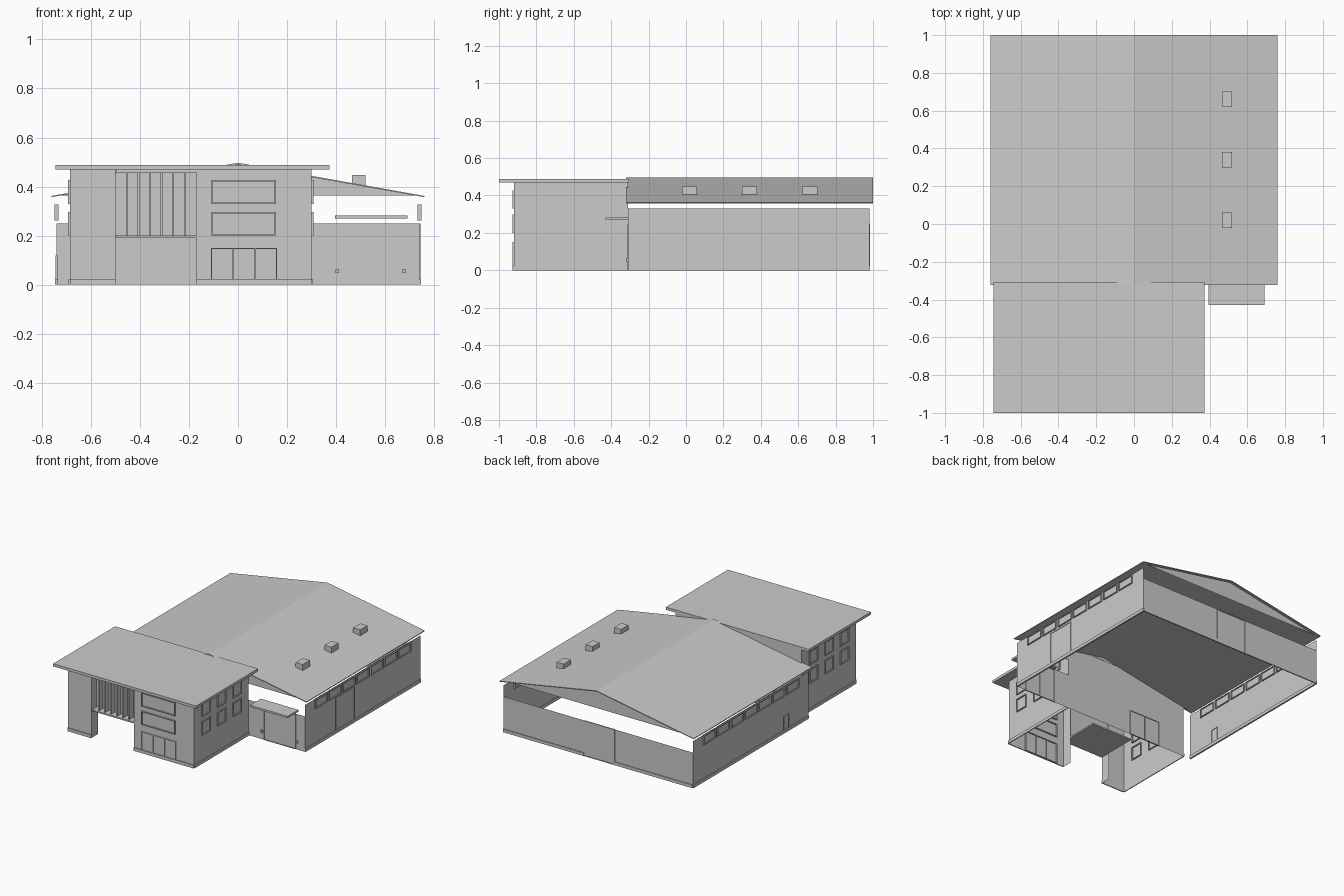
import bpy, bmesh

if "Cube" in bpy.data.objects:
    bpy.data.objects.remove(bpy.data.objects["Cube"])

def make(name, verts, faces):
    me = bpy.data.meshes.new(name)
    me.from_pydata(verts, [], faces)
    me.update()
    ob = bpy.data.objects.new(name, me)
    bpy.context.collection.objects.link(ob)
    return ob

def boxes(name, specs):
    """One object made of boxes, each (x0, x1, y0, y1, z0, z1)."""
    bm = bmesh.new()
    for x0, x1, y0, y1, z0, z1 in specs:
        vs = bmesh.ops.create_cube(bm, size=1)['verts']
        for v in vs:
            v.co = ((x0 + x1) / 2 + v.co.x * (x1 - x0),
                    (y0 + y1) / 2 + v.co.y * (y1 - y0),
                    (z0 + z1) / 2 + v.co.z * (z1 - z0))
    me = bpy.data.meshes.new(name)
    bm.to_mesh(me)
    bm.free()
    ob = bpy.data.objects.new(name, me)
    bpy.context.collection.objects.link(ob)
    return ob

def wall_x(name, x, y0, y1, z0, z1):
    """Thin wall facing sideways."""
    return make(name, [(x, y0, z0), (x, y1, z0), (x, y1, z1), (x, y0, z1)], [(0, 1, 2, 3)])

def wall_y(name, y, x0, x1, z0, z1):
    """Thin wall facing front or back."""
    return make(name, [(x0, y, z0), (x1, y, z0), (x1, y, z1), (x0, y, z1)], [(0, 1, 2, 3)])

def frame(name, axis, p, a0, a1, z0, z1, t=0.006, d=0.006, bars=0):
    """Window or door frame around a rectangle on a wall at x=p or y=p."""
    strips = [(a0, a0 + t, z0, z1), (a1 - t, a1, z0, z1),
              (a0 + t, a1 - t, z1 - t, z1), (a0 + t, a1 - t, z0, z0 + t)]
    for i in range(bars):
        c = a0 + (a1 - a0) * (i + 1) / (bars + 1)
        strips.append((c - t / 2, c + t / 2, z0 + t, z1 - t))
    if axis == 'x':
        return boxes(name, [(p - d, p + d, a, b, c, e) for a, b, c, e in strips])
    return boxes(name, [(a, b, p - d, p + d, c, e) for a, b, c, e in strips])

HX, HF, HB = 0.74, -0.31, 0.98            # hall half width, front, back
EL, ER, EF, EH = -0.685, 0.30, -0.92, 0.47  # entry block
OL, OR = -0.50, -0.17                     # entry opening

# Hall walls
for s, side in ((-1, "left"), (1, "right")):
    wall_x("hall_wall_" + side, s * HX, HF, HB, 0, 0.33)
    boxes("hall_skirting_" + side, [(s * HX - 0.006, s * HX + 0.006, HF, HB, 0, 0.022)])
    # Clerestory windows
    for i in range(7):
        y = -0.2 + 0.155 * i
        frame(f"hall_window_{side}_{i}", 'x', s * HX, y, y + 0.137, 0.262, 0.326, d=0.008)
wall_y("hall_wall_back", HB, -HX, HX, 0, 0.25)
wall_y("hall_wall_front", HF, ER, HX, 0, 0.25)
boxes("back_skirting", [(-HX, -0.13, HB - 0.003, HB + 0.005, 0, 0.022),
                        (0.11, HX, HB - 0.003, HB + 0.005, 0, 0.022)])

# Hall doors
frame("back_gate", 'y', HB, -0.13, 0.11, 0, 0.25, t=0.004, d=0.004)
frame("right_gate", 'x', HX, 0.03, 0.24, 0, 0.25, t=0.004, d=0.004)
frame("left_door", 'x', -HX, -0.09, -0.03, 0, 0.12, t=0.004, d=0.004)
frame("front_side_door", 'y', HF, 0.42, 0.67, 0, 0.245, t=0.004, d=0.004, bars=1)
boxes("side_door_lamps", [(x - 0.007, x + 0.007, HF - 0.012, HF, 0.048, 0.065)
                          for x in (0.405, 0.678)])
boxes("side_canopy", [(0.395, 0.69, -0.43, HF, 0.27, 0.283)])

# Hall roof: folded sheet with a thin edge
prof = [(-0.76, 0.362), (0, 0.497), (0.76, 0.362), (0.76, 0.357), (0, 0.491), (-0.76, 0.357)]
make("hall_roof", [(x, y, z) for y in (-0.322, 1.0) for x, z in prof],
     [(0, 1, 7, 6), (1, 2, 8, 7), (2, 3, 9, 8), (3, 4, 10, 9), (4, 5, 11, 10), (5, 0, 6, 11),
      (0, 5, 4, 1), (1, 4, 3, 2), (6, 7, 10, 11), (7, 8, 9, 10)])
for y, n in ((HF, "front"), (HB, "back")):
    make("gable_" + n, [(-0.73, y, 0.364), (0.73, y, 0.364), (0, y, 0.492)], [(0, 1, 2)])

# Roof vents
for i, y in enumerate((0.02, 0.34, 0.662)):
    boxes(f"roof_vent_{i}", [(0.465, 0.52, y - 0.04, y + 0.04, 0.40, 0.447)])

# Entry block walls
wall_x("entry_wall_left", EL, EF, HF, 0, EH)
wall_x("entry_wall_right", ER, EF, HF, 0, EH)
wall_y("entry_wall_back", HF, EL, ER, 0, EH)
wall_y("entry_front_left", EF, EL, OL, 0, EH)
wall_y("entry_front_right", EF, OR, ER, 0, EH)
wall_x("opening_jamb_left", OL, EF, EF + 0.07, 0, EH)
wall_x("opening_jamb_right", OR, EF, EF + 0.07, 0, EH)
boxes("entry_skirting", [(EL, OL, EF - 0.007, EF, 0, 0.022), (OR, ER, EF - 0.007, EF, 0, 0.022),
                         (EL - 0.006, EL, EF, HF, 0, 0.022), (ER, ER + 0.006, EF, HF, 0, 0.022)])
boxes("entry_roof", [(-0.745, 0.373, -1.0, -0.308, 0.47, 0.489)])

# Recessed entrance: slab, glazing, slats and inner door
boxes("entrance_slab", [(OL + 0.005, OR, EF, -0.62, 0.19, 0.20)])
boxes("entrance_lintel", [(OL + 0.005, OR, EF + 0.005, EF + 0.07, 0.455, 0.47)])
wall_y("entrance_glazing", EF + 0.055, OL, OR, 0.20, 0.455)
n = 7
boxes("entrance_slats", [(OL + (OR - OL) * i / n - 0.004, OL + (OR - OL) * i / n + 0.004,
                          EF + 0.012, EF + 0.055, 0.20, 0.455) for i in range(1, n)])
frame("inner_door", 'y', HF, -0.475, -0.225, 0, 0.18, t=0.004, d=0.005, bars=1)

# Entry block windows
for z0, z1, row in ((0.2, 0.297, "lower"), (0.33, 0.427, "upper")):
    frame("front_window_" + row, 'y', EF, -0.11, 0.155, z0, z1, d=0.008)
    for x, side in ((EL, "left"), (ER, "right")):
        for i, y in enumerate((-0.835, -0.663, -0.49)):
            frame(f"entry_window_{side}_{row}_{i}", 'x', x, y, y + 0.095, z0, z1, d=0.008)
frame("front_shop_window", 'y', EF, -0.11, 0.16, 0.0, 0.15, t=0.005, d=0.007, bars=2)
